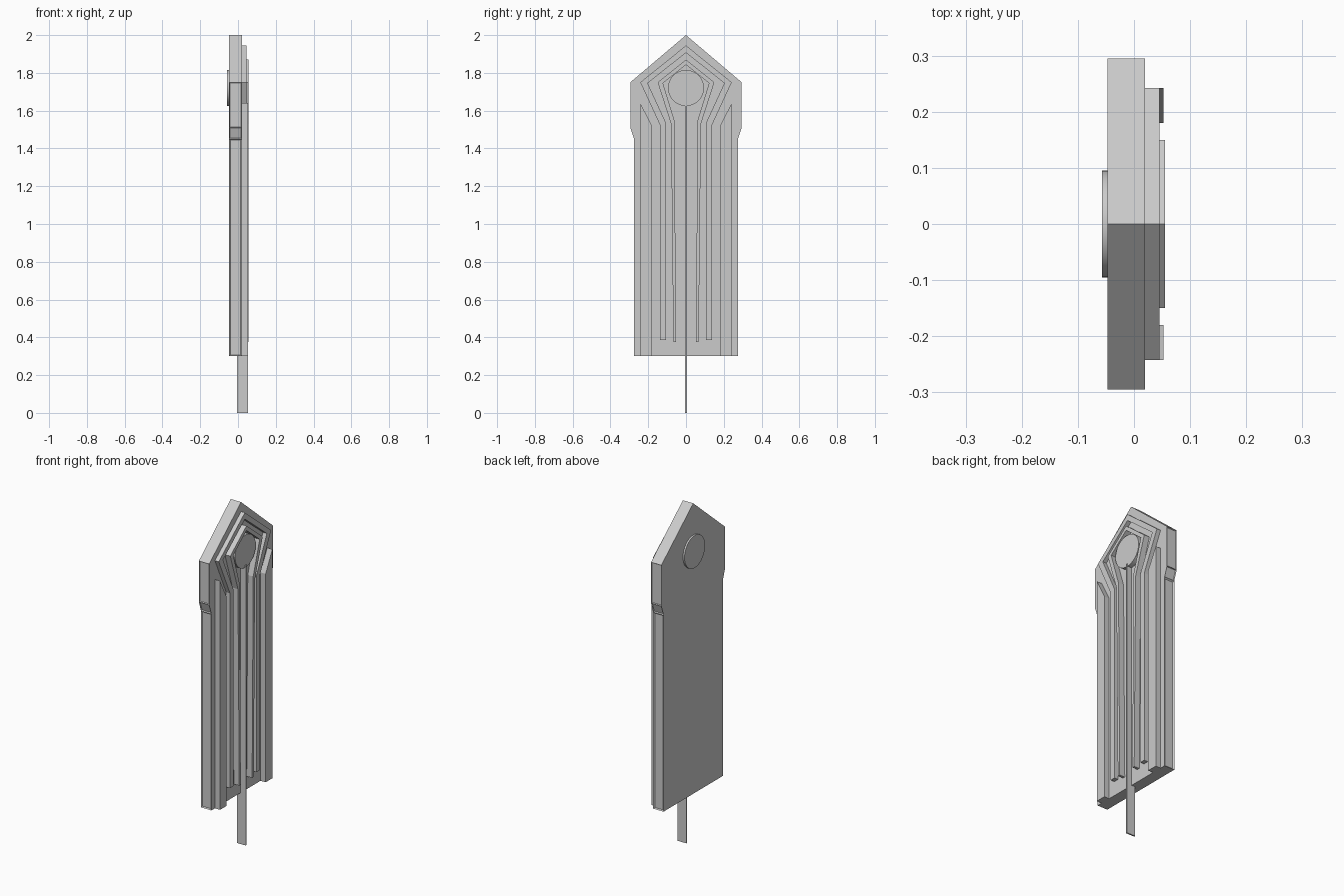
import bpy, bmesh, math

if "Cube" in bpy.data.objects:
    bpy.data.objects.remove(bpy.data.objects["Cube"])


def finish(name, bm):
    bmesh.ops.recalc_face_normals(bm, faces=bm.faces)
    me = bpy.data.meshes.new(name)
    bm.to_mesh(me)
    bm.free()
    ob = bpy.data.objects.new(name, me)
    bpy.context.collection.objects.link(ob)
    return ob


def prism(bm, pts, x0, x1):
    """Extrude a (y, z) outline from x0 to x1."""
    back = [bm.verts.new((x0, y, z)) for y, z in pts]
    front = [bm.verts.new((x1, y, z)) for y, z in pts]
    bm.faces.new(back)
    bm.faces.new(front)
    n = len(pts)
    for i in range(n):
        j = (i + 1) % n
        bm.faces.new((back[i], back[j], front[j], front[i]))


def band(name, outer, inner, x0, x1):
    """Arched raised band: right half paths from foot to peak, mirrored in y."""
    def full(path):
        return path + [(-y, z) for y, z in reversed(path[:-1])]
    bm = bmesh.new()
    rings = []
    for (ya, za), (yb, zb) in zip(full(outer), full(inner)):
        rings.append([bm.verts.new(c) for c in
                      ((x0, ya, za), (x1, ya, za), (x1, yb, zb), (x0, yb, zb))])
    for a, b in zip(rings, rings[1:]):
        for i in range(4):
            j = (i + 1) % 4
            bm.faces.new((a[i], a[j], b[j], b[i]))
    bm.faces.new(rings[0])
    bm.faces.new(rings[-1])
    return finish(name, bm)


# Main slab with pointed top and wider shoulders
half = [(0.275, 0.30), (0.275, 1.45), (0.295, 1.51), (0.295, 1.75)]
outline = half + [(0, 2.0)] + [(-y, z) for y, z in reversed(half)]
bm = bmesh.new()
prism(bm, outline, -0.047, 0.02)
bmesh.ops.recalc_face_normals(bm, faces=bm.faces)
# Recessed panels along the side edges
for f in list(bm.faces):
    if abs(f.normal.y) > 0.9:
        tall = f.calc_center_median().z < 1.2
        bmesh.ops.inset_individual(bm, faces=[f], thickness=0.009 if tall else 0.005,
                                   depth=-0.006)
finish("body_slab", bm)

# Outer face strips with slanted tops
for side, label in ((1, "right"), (-1, "left")):
    bm = bmesh.new()
    prism(bm, [(side * y, z) for y, z in
               ((0.18, 0.30), (0.242, 0.30), (0.242, 1.64), (0.18, 1.52))], 0.01, 0.053)
    finish("outer_strip_" + label, bm)

# Nested arched bands
band("outer_band",
     [(0.138, 0.385), (0.138, 1.525), (0.242, 1.75), (0, 1.945)],
     [(0.106, 0.385), (0.106, 1.535), (0.203, 1.745), (0, 1.907)], 0.01, 0.045)
band("inner_band",
     [(0.067, 0.375), (0.079, 1.53), (0.15, 1.75), (0, 1.87)],
     [(0.052, 0.375), (0.062, 1.55), (0.122, 1.745), (0, 1.843)], 0.01, 0.055)

# Round boss through the slab
bm = bmesh.new()
n, r = 48, 0.095
prism(bm, [(r * math.cos(2 * math.pi * i / n), 1.72 + r * math.sin(2 * math.pi * i / n))
           for i in range(n)], -0.057, 0.048)
boss = finish("round_boss", bm)
bpy.context.view_layer.objects.active = boss
boss.select_set(True)
bpy.ops.object.shade_smooth_by_angle(angle=math.radians(30))

# Thin central fin hanging below the slab
bm = bmesh.new()
prism(bm, [(-0.004, 0), (0.004, 0), (0.004, 1.64), (-0.004, 1.64)], -0.005, 0.053)
finish("centre_fin", bm)
